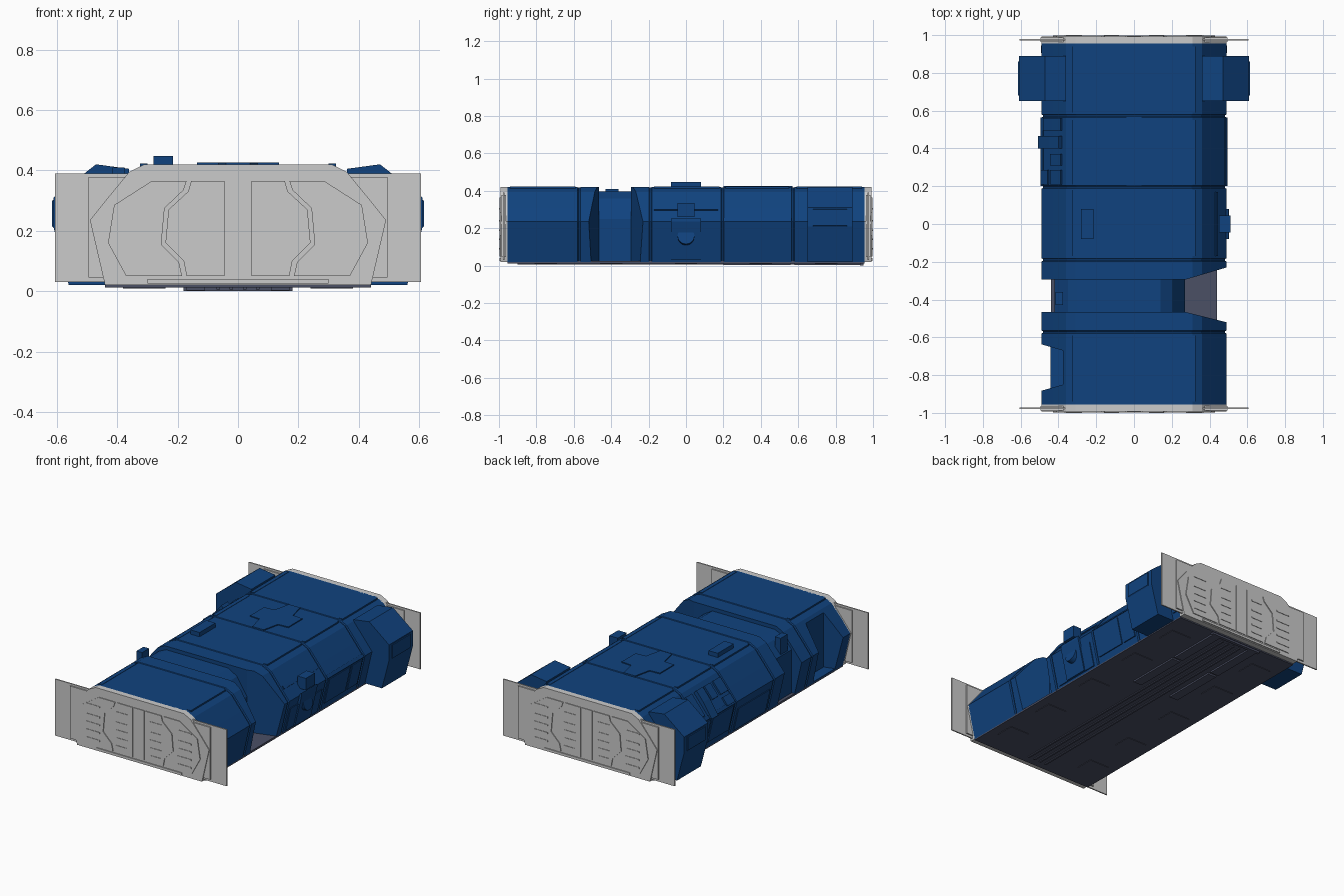
import bpy, bmesh
from mathutils import Vector

if "Cube" in bpy.data.objects:
    bpy.data.objects.remove(bpy.data.objects["Cube"])


def material(name, rgb):
    m = bpy.data.materials.new(name)
    m.diffuse_color = (*rgb, 1)
    m.use_nodes = True
    m.node_tree.nodes["Principled BSDF"].inputs["Base Color"].default_value = m.diffuse_color
    return m


BLUE = material("blue_paint", (0.005, 0.055, 0.21))
DARK = material("dark_floor", (0.07, 0.08, 0.13))

# Right half of the hull cross-section, bottom to top (x, z)
HALF = [(0.44, 0.02), (0.49, 0.235), (0.43, 0.31), (0.36, 0.395), (0.31, 0.42)]


def loft(name, rings, mat=None, cut=None):
    """Skin equal-length rings of points; cut is an optional (point, normal) plane."""
    bm = bmesh.new()
    vs = [[bm.verts.new(p) for p in r] for r in rings]
    n = len(vs[0])
    for a, b in zip(vs, vs[1:]):
        for i in range(n):
            bm.faces.new((a[i], a[(i + 1) % n], b[(i + 1) % n], b[i]))
    bm.faces.new(vs[0])
    bm.faces.new(vs[-1])
    bmesh.ops.recalc_face_normals(bm, faces=bm.faces)
    if cut:
        geom = bm.verts[:] + bm.edges[:] + bm.faces[:]
        r = bmesh.ops.bisect_plane(bm, geom=geom, plane_co=cut[0], plane_no=cut[1], clear_outer=True)
        edges = [e for e in r["geom_cut"] if isinstance(e, bmesh.types.BMEdge)]
        bmesh.ops.holes_fill(bm, edges=edges, sides=0)
        bmesh.ops.recalc_face_normals(bm, faces=bm.faces)
    me = bpy.data.meshes.new(name)
    bm.to_mesh(me)
    bm.free()
    if mat:
        me.materials.append(mat)
    ob = bpy.data.objects.new(name, me)
    bpy.context.collection.objects.link(ob)
    return ob


def prism(name, pts, y0, y1, mat=None):
    return loft(name, [[(x, y, z) for x, z in pts] for y in (y0, y1)], mat)


def box(name, x0, x1, y0, y1, z0, z1, mat=None):
    return prism(name, [(x0, z0), (x1, z0), (x1, z1), (x0, z1)], y0, y1, mat)


def hull_ring(y, k=0.0):
    pts = HALF + [(-x, z) for x, z in reversed(HALF)]
    return [(x * (1 - k), y, 0.22 + (z - 0.22) * (1 - k)) for x, z in pts]


def hull(name, y0, y1, seams, cut):
    rings = [hull_ring(y0)]
    for s in seams:
        rings += [hull_ring(s - 0.008), hull_ring(s - 0.004, 0.018),
                  hull_ring(s + 0.004, 0.018), hull_ring(s + 0.008)]
    return loft(name, rings + [hull_ring(y1)], BLUE, cut)


def side_x(z):
    for (xa, za), (xb, zb) in zip(HALF, HALF[1:]):
        if z <= zb:
            return xa + (xb - xa) * (z - za) / (zb - za)
    return HALF[-1][0]


def side_panel(name, s, y0, y1, z0, z1, t=0.006):
    """Thin panel that follows the side of the hull; s is the side sign."""
    zs = [z0] + [z for _, z in HALF if z0 < z < z1] + [z1]
    # offset along the local outward direction: upper slopes also rise
    out = [(s * (side_x(z) + t), z + (t if z > 0.235 else 0)) for z in zs]
    inn = [(s * (side_x(z) - 0.012), z - (0.012 if z > 0.235 else 0)) for z in reversed(zs)]
    return prism(name, out + inn, y0, y1, BLUE)


# Hull halves, tapered towards the deep notch on the right
front = hull("front_hull", -0.955, -0.465, [-0.572],
             (Vector((0.27, -0.465, 0)), Vector((0.055, 0.22, 0))))
rear = hull("rear_hull", -0.295, 0.955, [-0.19, 0.195, 0.572],
            (Vector((0.27, -0.295, 0)), Vector((0.065, -0.22, 0))))

# Side recess in the front hull
cutter = loft("recess_cutter", [
    [(x, y0, 0.03), (x, y1, 0.03), (x, y1, 0.6), (x, y0, 0.6)]
    for x, y0, y1 in ((-0.375, -0.85, -0.67), (-0.55, -0.90, -0.62))])
cutter.hide_render = True
mod = front.modifiers.new("recess", "BOOLEAN")
mod.object = cutter
mod.solver = "EXACT"
bpy.context.view_layer.objects.active = front
bpy.ops.object.modifier_apply(modifier=mod.name)
bpy.data.objects.remove(cutter)

# Narrow waist between the hull halves
prism("waist", [(-0.42, 0.02), (-0.42, 0.30), (-0.35, 0.375), (-0.30, 0.397), (0.14, 0.397),
                (0.20, 0.36), (0.27, 0.25), (0.27, 0.02)], -0.48, -0.28, BLUE)
box("waist_clamp", -0.415, -0.375, -0.43, -0.36, 0.30, 0.41, BLUE)

# Floor and underside rails
box("floor", -0.44, 0.44, -0.955, 0.955, 0.012, 0.025, DARK)
for s in (-1, 1):
    for y0, y1 in ((0.20, 0.56), (0.58, 0.95)):
        xs = sorted((s * 0.11, s * 0.17))
        box("underside_rail", *xs, y0, y1, 0.002, 0.014, DARK)
    for x in (0.022, 0.065):
        box("underside_rib", s * x - 0.006, s * x + 0.006, -0.9, 0.9, 0.006, 0.014, DARK)
    for y in (-0.75, -0.4, 0.0, 0.4, 0.75):
        box("underside_plate", s * 0.31 - 0.07, s * 0.31 + 0.07, y - 0.06, y + 0.06, 0.009, 0.014, DARK)
box("underside_foot", -0.18, 0.18, 0.93, 0.95, 0.0, 0.014, DARK)

# Rear side pods
for s in (-1, 1):
    pod = [(0.36, 0.405), (0.47, 0.42), (0.61, 0.31), (0.61, 0.21), (0.56, 0.02), (0.41, 0.02)]
    prism("side_pod", [(s * x, z) for x, z in pod], 0.65, 0.89, BLUE)
    face = [(0.60, 0.305), (0.615, 0.30), (0.615, 0.215), (0.60, 0.20)]
    prism("pod_face", [(s * x, z) for x, z in face], 0.68, 0.86, BLUE)
    # Raised strips along the roof edges
    for y0, y1 in ((-0.94, -0.59), (-0.17, 0.18), (0.21, 0.55), (0.59, 0.94)):
        xs = sorted((s * 0.30, s * 0.325))
        box("roof_strip", *xs, y0, y1, 0.40, 0.422, BLUE)
    # Lower side panels
    for y0, y1 in ((0.22, 0.43), (0.45, 0.55), (0.905, 0.945)):
        side_panel("lower_panel", s, y0, y1, 0.06, 0.225)
    side_panel("mid_panel", s, -0.16, 0.16, 0.03, 0.18)
    side_panel("edge_band", s, 0.20, 0.565, 0.235, 0.25, 0.004)

# Right hatch with round port and latch
side_panel("hatch", 1, -0.08, 0.08, 0.03, 0.238, 0.014)
bpy.ops.mesh.primitive_cylinder_add(vertices=24, radius=0.045, depth=0.04,
                                    location=(0.475, 0, 0.155), rotation=(0, 1.5708 - 0.23, 0))
port = bpy.context.object
port.name = "round_port"
port.data.materials.append(BLUE)
bpy.ops.object.shade_smooth_by_angle()
box("side_latch", 0.45, 0.51, -0.045, 0.045, 0.26, 0.335, BLUE)
side_panel("upper_right_panel", 1, -0.17, 0.17, 0.295, 0.31, 0.004)

# Control keys on the left shoulder
for y0, y1, z0, z1, t in ((0.495, 0.56, 0.255, 0.37, 0.008), (0.40, 0.465, 0.235, 0.37, 0.018),
                          (0.31, 0.37, 0.30, 0.37, 0.008), (0.21, 0.285, 0.30, 0.37, 0.008),
                          (0.21, 0.285, 0.24, 0.285, 0.008)):
    side_panel("control_key", -1, y0, y1, z0, z1, t)

# Roof block and raised roof cross
box("roof_block", -0.28, -0.215, -0.08, 0.08, 0.41, 0.447, BLUE)
quarter = [(0.04, 0.185), (0.065, 0.075), (0.135, 0.07)]
cross = quarter + [(x, -y) for x, y in reversed(quarter)]
cross += [(-x, -y) for x, y in quarter] + [(-x, y) for x, y in reversed(quarter)]
loft("roof_cross", [[(x, 0.385 + y, z) for x, y in cross] for z in (0.41, 0.426)], BLUE)

# Grey end caps with door panels and wide end plates
door_inner = [(0.045, 0.05), (0.17, 0.05), (0.18, 0.10), (0.24, 0.16), (0.23, 0.27),
              (0.165, 0.33), (0.155, 0.365), (0.045, 0.365)]
door_outer = [(0.185, 0.05), (0.37, 0.05), (0.43, 0.16), (0.41, 0.285), (0.285, 0.365),
              (0.17, 0.365), (0.18, 0.335), (0.243, 0.275), (0.254, 0.155), (0.195, 0.095)]
for e in (-1, 1):
    loft("end_cap", [hull_ring(e * 0.95), hull_ring(e * 0.992)])
    box("end_plate", -0.605, 0.605, e * 0.971, e * 0.979, 0.03, 0.39)
    box("door_sill", -0.3, 0.3, e * 0.98, e * 0.998, 0.025, 0.04)
    box("door_seam", -0.036, 0.036, e * 0.985, e * 0.996, 0.05, 0.365)
    for s in (-1, 1):
        xs = sorted((s * 0.35, s * 0.495))
        box("end_plate_thick", *xs, e * 0.963, e * 0.987, 0.045, 0.378)
        prism("inner_door_panel", [(s * x, z) for x, z in door_inner], e * 0.985, e * 0.997)
        prism("outer_door_panel", [(s * x, z) for x, z in door_outer], e * 0.985, e * 0.997)
        for z in (0.09, 0.14, 0.19, 0.24, 0.305):
            for x0, x1 in ((0.08, 0.16), (0.275, 0.37)):
                xs = sorted((s * x0, s * x1))
                box("door_rib", *xs, e * 0.99, e * 1.0, z - 0.004, z + 0.004)
